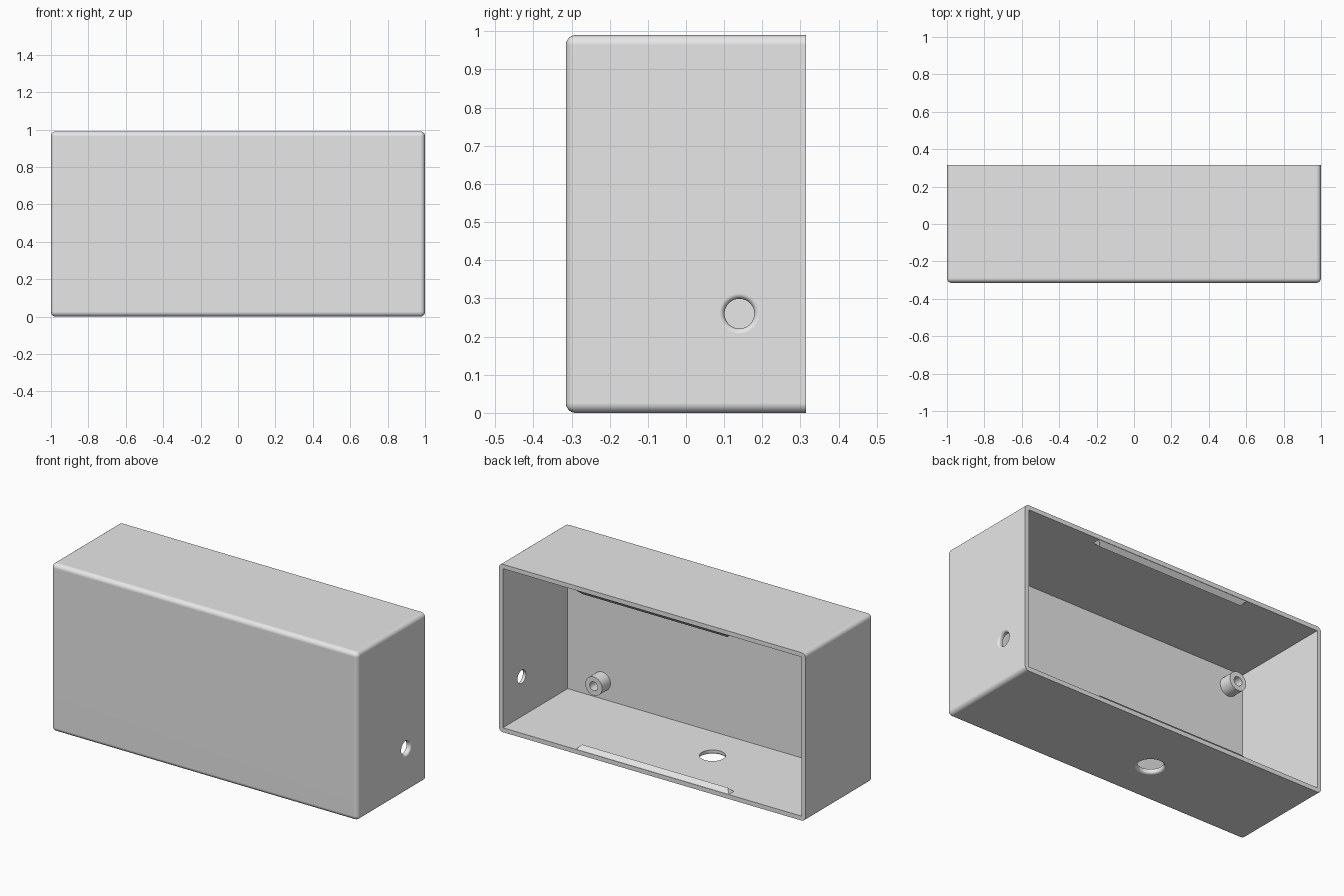
import bpy
import bmesh
from math import cos, sin, pi, radians
from mathutils import Matrix, Vector

W, D, H = 2.0, 0.63, 0.99      # outer size
T = 0.026                      # wall thickness
FILLET = 0.026                 # outer edge radius
BACK = D / 2

old = bpy.data.objects.get("Cube")
if old:
    bpy.data.objects.remove(old, do_unlink=True)

grey = bpy.data.materials.new("light_grey")
grey.use_nodes = True
grey.diffuse_color = (0.8, 0.8, 0.8, 1)
grey.node_tree.nodes["Principled BSDF"].inputs["Base Color"].default_value = (0.8, 0.8, 0.8, 1)


def make_object(name, bm):
    bmesh.ops.recalc_face_normals(bm, faces=bm.faces)
    mesh = bpy.data.meshes.new(name)
    bm.to_mesh(mesh)
    bm.free()
    mesh.materials.append(grey)
    obj = bpy.data.objects.new(name, mesh)
    bpy.context.collection.objects.link(obj)
    return obj


def box(lo, hi):
    lo, hi = Vector(lo), Vector(hi)
    bm = bmesh.new()
    bmesh.ops.create_cube(bm, size=1)
    for v in bm.verts:
        v.co = [(a + b) / 2 + c * (b - a) for a, b, c in zip(lo, hi, v.co)]
    return bm


def lathe(profile, matrix, closed=False, sides=48):
    """Revolve (radius, height) points about z, then place with matrix."""
    bm = bmesh.new()
    rings = [[bm.verts.new((r * cos(2 * pi * i / sides), r * sin(2 * pi * i / sides), h))
              for i in range(sides)] for r, h in profile]
    pairs = list(zip(rings, rings[1:]))
    if closed:
        pairs.append((rings[-1], rings[0]))
    else:
        bm.faces.new(rings[0])
        bm.faces.new(rings[-1])
    for a, b in pairs:
        for i in range(sides):
            j = (i + 1) % sides
            bm.faces.new((a[i], a[j], b[j], b[i]))
    bm.transform(matrix)
    return bm


def cut(obj, cutter):
    mod = obj.modifiers.new("cut", "BOOLEAN")
    mod.operation = "DIFFERENCE"
    mod.solver = "EXACT"
    mod.object = cutter
    bpy.context.view_layer.update()
    graph = bpy.context.evaluated_depsgraph_get()
    mesh = bpy.data.meshes.new_from_object(obj.evaluated_get(graph))
    obj.modifiers.clear()
    obj.data = mesh
    bpy.data.objects.remove(cutter, do_unlink=True)


def smooth(obj):
    for p in obj.data.polygons:
        p.use_smooth = True
    obj.data.set_sharp_from_angle(angle=radians(30))
    mod = obj.modifiers.new("flat_normals", "WEIGHTED_NORMAL")
    mod.keep_sharp = True


def rounded_hole(radius, lip=0.014, steps=6):
    """Hole cutter pointing outward along z, with a rounded outer lip at z = 0."""
    arc = [pi / 2 * i / steps for i in range(steps + 1)]
    points = [(radius, -2 * T)]
    points += [(radius + lip * (1 - cos(a)), lip * (sin(a) - 1)) for a in arc]
    return points + [(radius + lip, T)]


# Outer block: every edge rounded except those around the open back
bm = box((-W / 2, -BACK, 0), (W / 2, BACK, H))
edges = [e for e in bm.edges if not all(v.co.y > 0 for v in e.verts)]
bmesh.ops.bevel(bm, geom=edges, offset=FILLET, segments=6, profile=0.5, affect="EDGES")
case = make_object("case_shell", bm)

# Hollow interior, open at the back
cut(case, make_object("cavity_cutter",
                      box((-W / 2 + T, -BACK + T, T), (W / 2 - T, BACK + 0.1, H - T))))

# Cable hole in the side wall and a larger hole in the floor
side = Matrix.Translation((W / 2, 0.14, 0.26)) @ Matrix.Rotation(pi / 2, 4, "Y")
floor = Matrix.Translation((-0.145, -0.04, 0)) @ Matrix.Rotation(pi, 4, "X")
cut(case, make_object("side_hole_cutter", lathe(rounded_hole(0.039), side)))
cut(case, make_object("floor_hole_cutter", lathe(rounded_hole(0.07), floor)))
smooth(case)

# Hollow screw posts on the inside of the front wall
post_profile = [(0.055, -0.005), (0.055, 0.078), (0.026, 0.078), (0.026, -0.005)]
for x, x_name in ((0.75, "left"), (-0.88, "right")):
    for z, z_name in ((0.13, "lower"), (0.86, "upper")):
        place = Matrix.Translation((x, -BACK + T, z)) @ Matrix.Rotation(-pi / 2, 4, "X")
        smooth(make_object(f"{z_name}_{x_name}_post",
                           lathe(post_profile, place, closed=True, sides=32)))

# Snap ridges with sloped ends, just inside the open back
R = 0.025
for name, base_z, up in (("floor_snap_ridge", T, 1), ("ceiling_snap_ridge", H - T, -1)):
    bm = bmesh.new()
    for s in (-1, 1):
        for y in (BACK - 0.001, BACK - 2 * R):
            bm.verts.new((s * 0.5, y, base_z - up * 0.001))
        bm.verts.new((s * (0.5 - R), BACK - R, base_z + up * R))
    bmesh.ops.convex_hull(bm, input=bm.verts)
    bmesh.ops.dissolve_limit(bm, angle_limit=0.01, verts=bm.verts, edges=bm.edges)
    make_object(name, bm)
